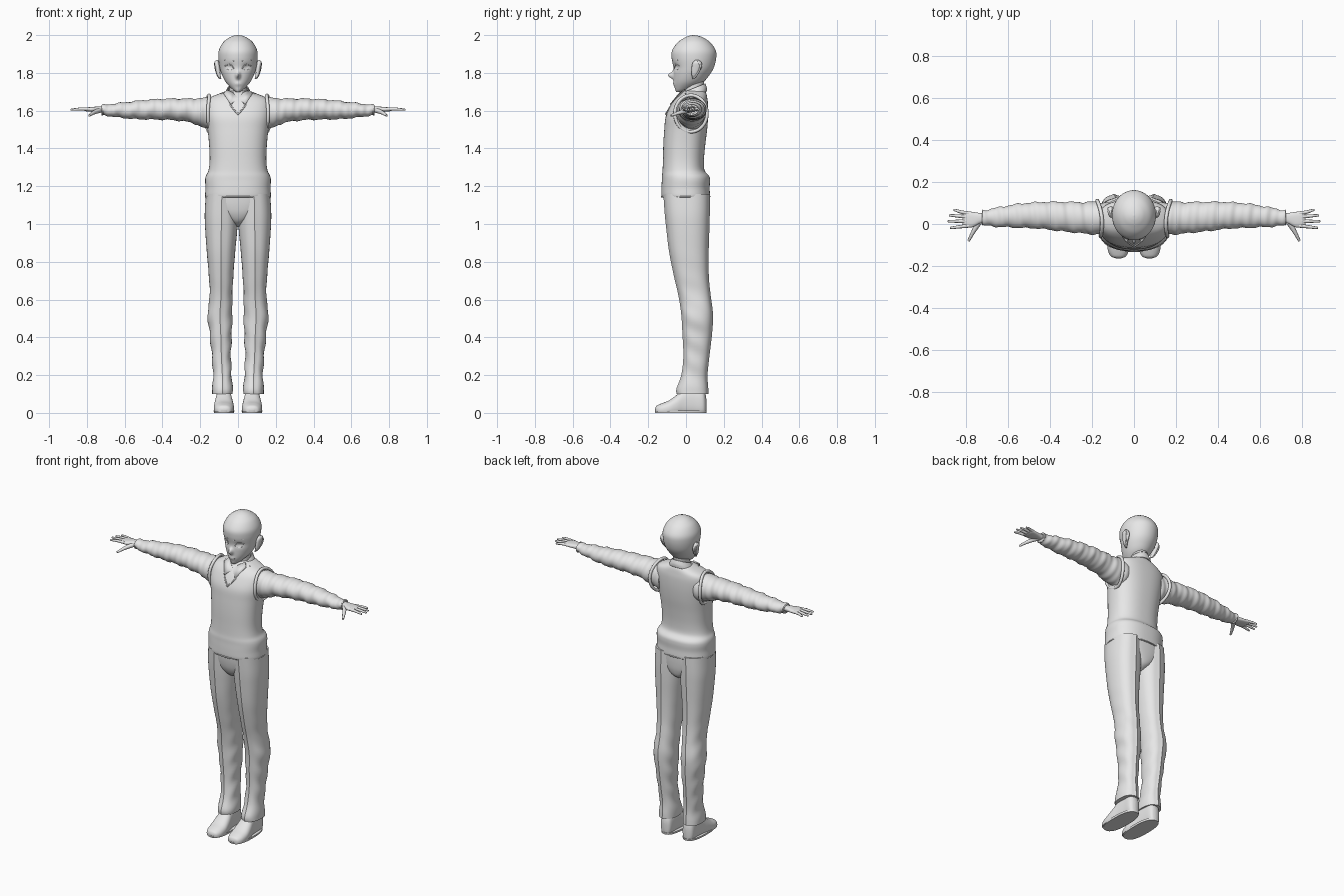
import bpy, bmesh, math
from mathutils import Vector

if "Cube" in bpy.data.objects:
    bpy.data.objects.remove(bpy.data.objects["Cube"])

grey = bpy.data.materials.new("light grey")
grey.use_nodes = True
grey.diffuse_color = (.8, .8, .8, 1)
grey.node_tree.nodes["Principled BSDF"].inputs["Base Color"].default_value = (.8, .8, .8, 1)


def finish(obj, mirror=False, solid=0, angle=40):
    """Shared material, smoothing and modifiers."""
    obj.data.materials.append(grey)
    if obj.type == 'MESH':
        bpy.ops.object.select_all(action='DESELECT')
        bpy.context.view_layer.objects.active = obj
        obj.select_set(True)
        bpy.ops.object.shade_smooth_by_angle(angle=math.radians(angle))
    if solid:
        obj.modifiers.new("thickness", 'SOLIDIFY').thickness = solid
    if mirror:
        obj.modifiers.new("mirror", 'MIRROR')
    return obj


def from_bmesh(name, bm, **options):
    bmesh.ops.recalc_face_normals(bm, faces=bm.faces)
    mesh = bpy.data.meshes.new(name)
    bm.to_mesh(mesh)
    bm.free()
    obj = bpy.data.objects.new(name, mesh)
    bpy.context.collection.objects.link(obj)
    return finish(obj, **options)


def spline(rows, steps):
    """Smoothly interpolate the station rows."""
    for i in range(len(rows) - 1):
        quad = [rows[max(0, min(len(rows) - 1, i + k))] for k in (-1, 0, 1, 2)]
        for s in range(steps):
            t = s / steps
            yield [b + t / 2 * (c - a + t * (2*a - 5*b + 4*c - d + t * (3*(b - c) + d - a)))
                   for a, b, c, d in zip(*quad)]
    yield rows[-1]


def loft(name, axis, rows, power=2, segs=40, steps=5, shape=None, caps=True, **options):
    """Skin rounded sections; each row is position, then min and max on two axes."""
    bm = bmesh.new()
    rings = []
    for t, a0, a1, b0, b1 in spline(rows, steps):
        ring = []
        for k in range(segs):
            ang = math.tau * k / segs
            c, s = math.cos(ang), math.sin(ang)
            a = (a0 + a1) / 2 + (a1 - a0) / 2 * math.copysign(abs(c) ** (2 / power), c)
            b = (b0 + b1) / 2 + (b1 - b0) / 2 * math.copysign(abs(s) ** (2 / power), s)
            v = Vector({'x': (t, a, b), 'y': (a, t, b), 'z': (a, b, t)}[axis])
            if shape:
                shape(v, ang)
            ring.append(bm.verts.new(v))
        rings.append(ring)
    for low, high in zip(rings, rings[1:]):
        for k in range(segs):
            n = (k + 1) % segs
            bm.faces.new((low[k], low[n], high[n], high[k]))
    if caps:
        bm.faces.new(rings[0])
        bm.faces.new(rings[-1])
    return from_bmesh(name, bm, **options)


def even(rows):
    return [(z, -w, w, y0, y1) for z, w, y0, y1 in rows]


def tube(name, points, radius, taper=1, closed=False, mirror=True):
    curve = bpy.data.curves.new(name, 'CURVE')
    curve.dimensions = '3D'
    curve.bevel_depth = radius
    curve.bevel_resolution = 3
    curve.use_fill_caps = True
    line = curve.splines.new('NURBS')
    line.points.add(len(points) - 1)
    for i, (p, co) in enumerate(zip(line.points, points)):
        p.co = (*co, 1)
        p.radius = 1 + (taper - 1) * i / (len(points) - 1)
    line.use_endpoint_u = not closed
    line.use_cyclic_u = closed
    line.order_u = 3
    obj = bpy.data.objects.new(name, curve)
    bpy.context.collection.objects.link(obj)
    return finish(obj, mirror=mirror)


def bump(d, width):
    return math.exp(-(d / width) ** 2)


# Head with nose, eye sockets and lips
def face(v, ang):
    if v.y < .03:
        v.y -= .03 * bump(v.x, .011) * bump(v.z - 1.787, .017)
        v.y += .009 * bump(abs(v.x) - .045, .02) * bump(v.z - 1.832, .015)
        v.y -= .005 * bump(v.x, .02) * bump(v.z - 1.742, .012)


head = loft("head", 'z', even([
    (1.7, .012, -.052, -.01), (1.715, .032, -.058, .03), (1.75, .064, -.064, .09),
    (1.79, .085, -.066, .125), (1.83, .097, -.067, .148), (1.88, .104, -.076, .16),
    (1.92, .101, -.073, .157), (1.96, .08, -.045, .13), (1.985, .05, -.01, .095),
    (1.996, .025, .016, .066), (2, .002, .038, .042)]), segs=112, steps=8, shape=face)
bpy.context.view_layer.update()


def on_face(points):
    return [head.ray_cast(Vector((x, -1, z)), Vector((0, 1, 0)))[1] for x, z in points]


tube("upper_eyelid", on_face([(.022, 1.822), (.032, 1.84), (.05, 1.846), (.07, 1.836)]), .0025)
tube("lower_eyelid", on_face([(.03, 1.818), (.044, 1.814), (.06, 1.82)]), .0012)
tube("eyebrow", on_face([(.02, 1.862), (.045, 1.874), (.07, 1.868)]), .0015)
tube("mouth", on_face([(-.02, 1.743), (0, 1.741), (.02, 1.743)]), .0014, mirror=False)

# Ears
loft("ear", 'z', [(1.768, .088, .096, .035, .045), (1.79, .092, .112, .03, .062),
                  (1.83, .094, .122, .03, .084), (1.855, .1, .125, .036, .082),
                  (1.868, .106, .116, .05, .066)], segs=20, mirror=True)
tube("ear_rim", [(.1, .035, 1.8), (.114, .038, 1.85), (.12, .065, 1.862),
                 (.122, .08, 1.835), (.11, .06, 1.79), (.1, .042, 1.775)], .005)

# Neck and tilted shirt collar
loft("neck", 'z', even([(1.63, .055, -.01, .1), (1.7, .046, -.012, .092), (1.78, .048, .0, .1)]))


def tilt(v, ang):
    v.z += (v.y - .03) * .4


loft("collar_band", 'z', even([(1.67, .08, -.045, .11), (1.69, .07, -.04, .11),
                               (1.715, .056, -.025, .102)]),
     shape=tilt, caps=False, solid=.006)
bm = bmesh.new()
bm.faces.new([bm.verts.new(p) for p in (
    (0, -.055, 1.668), (.038, -.086, 1.634), (.076, -.03, 1.692),
    (.056, -.008, 1.712), (.025, -.036, 1.695))])
from_bmesh("collar_flap", bm, mirror=True, solid=.006)

# Knitted vest with gathered hem
loft("vest", 'z', even([
    (1.14, .168, -.122, .122), (1.15, .174, -.13, .127), (1.19, .172, -.13, .125),
    (1.23, .174, -.128, .127), (1.255, .17, -.127, .122), (1.285, .156, -.124, .098),
    (1.34, .15, -.122, .095), (1.42, .153, -.12, .102), (1.5, .161, -.115, .112),
    (1.57, .172, -.107, .117), (1.63, .173, -.08, .117), (1.665, .156, -.055, .113),
    (1.69, .1, -.03, .108), (1.705, .06, -.01, .1)]), power=2.4, segs=64)
tube("hem_seam", [(.174 * math.cos(a * .3), -.002 + .129 * math.sin(a * .3), 1.145)
                  for a in range(21)], .004, closed=True, mirror=False)
tube("neckline", [(.086, .0, 1.69), (.06, -.05, 1.66), (.035, -.086, 1.62), (0, -.108, 1.58)], .004)

# Vest armholes
tube("armhole", [(.168 - .016 * math.sin(a * .524) ** 2 + .008 * math.cos(a * .524),
                  .026 + .088 * math.cos(a * .524), 1.585 + .1 * math.sin(a * .524))
                 for a in range(12)], .009, closed=True)


# Sleeves with gentle folds, and cuffs
def folds(v, ang):
    amount = .0025 * math.sin(70 * v.x + 2 * math.sin(ang)) + .0015 * math.sin(150 * v.x + ang)
    v.y += amount * math.cos(ang)
    v.z += amount * math.sin(ang)


loft("sleeve", 'x', [
    (.12, -.045, .1, 1.5, 1.665), (.18, -.05, .105, 1.508, 1.668), (.25, -.044, .104, 1.537, 1.664),
    (.35, -.034, .106, 1.55, 1.664), (.45, -.022, .104, 1.553, 1.66), (.55, -.018, .096, 1.556, 1.65),
    (.65, -.013, .078, 1.566, 1.638), (.7, -.008, .068, 1.574, 1.632), (.72, -.006, .066, 1.576, 1.63)],
     steps=12, shape=folds, mirror=True)
tube("cuff_edge", [(.718, .03 + .034 * math.cos(a * .785), 1.603 + .026 * math.sin(a * .785))
                   for a in range(8)], .005, closed=True)

# Hands
loft("palm", 'x', [(.69, .008, .05, 1.59, 1.622), (.73, .004, .052, 1.592, 1.622),
                   (.77, -.016, .058, 1.594, 1.62), (.8, -.014, .06, 1.596, 1.617),
                   (.815, -.01, .056, 1.6, 1.613)], power=2.5, segs=24, mirror=True)
for label, y, spread, tip in (("index", -.008, -.01, .875), ("middle", .013, .0, .886),
                              ("ring", .033, .008, .88), ("little", .05, .016, .858)):
    tube(label + "_finger", [(.785, y, 1.608), (.83, y + spread * .5, 1.61),
                             (tip - .01, y + spread, 1.606), (tip, y + spread, 1.605)], .0095, taper=.5)
tube("thumb", [(.73, .018, 1.603), (.755, -.02, 1.594), (.772, -.05, 1.585), (.787, -.08, 1.574)],
     .014, taper=.45)


# Trousers with pressed creases
def crease(v, ang):
    if abs(math.sin(ang)) > .999:
        v.y += math.copysign(.005, math.sin(ang))
    v.x += .003 * math.cos(ang) * math.sin(55 * v.z + 2 * ang) * bump(v.z - .35, .3)


loft("hips", 'z', even([(.985, .012, -.03, .06), (1.01, .05, -.075, .1), (1.05, .12, -.1, .115),
                        (1.1, .162, -.112, .12), (1.16, .168, -.118, .121)]), power=2.4)
loft("trouser_leg", 'z', [
    (.1, .028, .138, -.045, .114), (.13, .028, .136, -.045, .113), (.2, .034, .132, -.02, .109),
    (.3, .038, .138, -.009, .119), (.42, .033, .15, -.014, .133), (.52, .03, .161, -.02, .138),
    (.62, .03, .15, -.035, .126), (.72, .025, .154, -.058, .116), (.85, .015, .165, -.084, .115),
    (.98, .003, .174, -.1, .119), (1.06, .0, .176, -.108, .121), (1.16, .0, .17, -.115, .121)],
     power=2.3, shape=crease, mirror=True, angle=18, steps=7)


# Shoes with flat soles
def ground(v, ang):
    v.z = max(v.z, .004)


loft("shoe", 'y', [
    (-.163, .06, .085, .01, .024), (-.155, .04, .108, -.01, .038), (-.13, .026, .123, -.02, .05),
    (-.09, .021, .128, -.02, .066), (-.05, .025, .125, -.02, .095), (-.01, .032, .118, -.02, .13),
    (.04, .036, .114, -.02, .14), (.085, .04, .112, -.02, .13), (.102, .05, .1, -.01, .1),
    (.108, .068, .082, .02, .07)], power=2.4, shape=ground, mirror=True)
loft("sole", 'z', [(0, .021, .127, -.162, .108), (.012, .019, .129, -.165, .11)],
     power=2.5, mirror=True)
